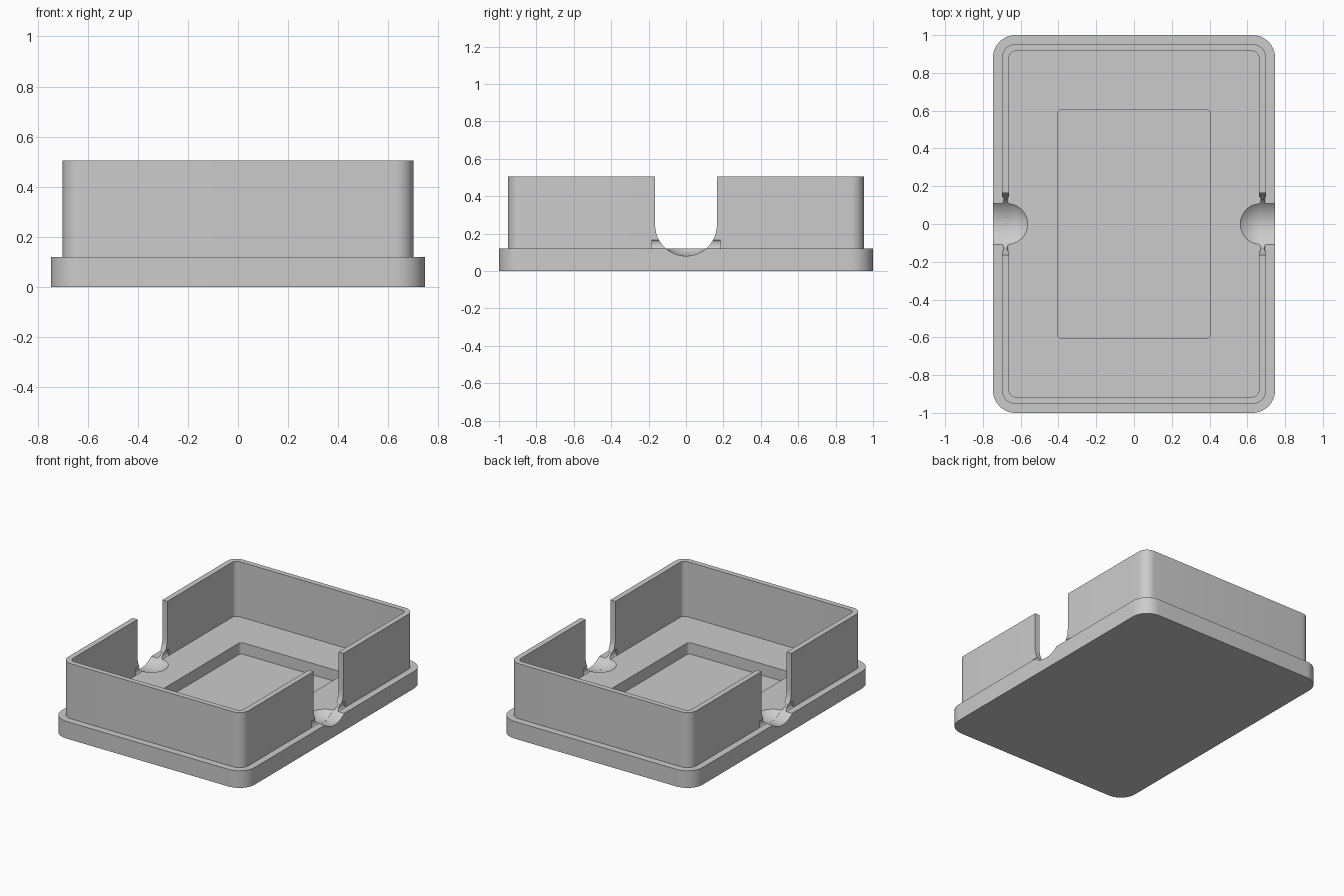
import bpy, bmesh
from math import sin, cos, pi, radians
from mathutils import Matrix

cube = bpy.data.objects.get("Cube")
if cube:
    bpy.data.objects.remove(cube, do_unlink=True)

grey = bpy.data.materials.new("plain grey")
grey.use_nodes = True
GREY = (0.6, 0.6, 0.6, 1)
grey.diffuse_color = GREY
grey.node_tree.nodes["Principled BSDF"].inputs["Base Color"].default_value = GREY


def finish(bm, name):
    bmesh.ops.recalc_face_normals(bm, faces=bm.faces)
    mesh = bpy.data.meshes.new(name)
    bm.to_mesh(mesh)
    bm.free()
    mesh.materials.append(grey)
    obj = bpy.data.objects.new(name, mesh)
    bpy.context.collection.objects.link(obj)
    return obj


def prism(name, points, offset):
    """Extrude a closed outline along an offset."""
    bm = bmesh.new()
    face = bm.faces.new([bm.verts.new(p) for p in points])
    ext = bmesh.ops.extrude_face_region(bm, geom=[face])
    verts = [g for g in ext["geom"] if isinstance(g, bmesh.types.BMVert)]
    bmesh.ops.translate(bm, verts=verts, vec=offset)
    return finish(bm, name)


def rounded_block(name, hx, hy, r, z0, z1, steps=12):
    pts = []
    for i, (sx, sy) in enumerate([(1, 1), (-1, 1), (-1, -1), (1, -1)]):
        for k in range(steps + 1):
            a = (i + k / steps) * pi / 2
            pts.append((sx * (hx - r) + r * cos(a), sy * (hy - r) + r * sin(a), z0))
    return prism(name, pts, (0, 0, z1 - z0))


def combine(body, tool, operation):
    mod = body.modifiers.new(operation.title(), "BOOLEAN")
    mod.operation = operation
    mod.solver = "EXACT"
    mod.object = tool
    bpy.context.view_layer.objects.active = body
    bpy.ops.object.modifier_apply(modifier=mod.name)
    bpy.data.objects.remove(tool, do_unlink=True)


# Flanged base with the upright wall, hollowed out, and a recess in the floor
body = rounded_block("open_enclosure", 0.747, 1.0, 0.12, 0, 0.12)
combine(body, rounded_block("wall", 0.70, 0.952, 0.072, 0.06, 0.505), "UNION")
combine(body, rounded_block("cavity", 0.662, 0.915, 0.035, 0.12, 0.7), "DIFFERENCE")
combine(body, rounded_block("floor_recess", 0.405, 0.607, 0.025, 0.04, 0.3), "DIFFERENCE")

# Cable opening in each side wall: U notch, round dish, and tie grooves
R, ZC = 0.165, 0.245
for side in (1, -1):
    # Tie grooves run along both faces of the wall
    for gx in (0.662, 0.70):
        ring = [(side * gx + 0.011 * cos(a), -0.185, 0.143 + 0.022 * sin(a))
                for a in (2 * pi * k / 24 for k in range(24))]
        combine(body, prism("tie_groove", ring, (0, 0.37, 0)), "DIFFERENCE")

    arc = [(side * 0.66, -R * cos(pi * k / 48), ZC - R * sin(pi * k / 48)) for k in range(49)]
    arc += [(side * 0.66, R, 0.7), (side * 0.66, -R, 0.7)]
    combine(body, prism("notch", arc, (side * 0.3, 0, 0)), "DIFFERENCE")

    bm = bmesh.new()
    bmesh.ops.create_uvsphere(bm, u_segments=64, v_segments=32, radius=R,
                              matrix=Matrix.Translation((side * 0.67, 0, ZC)))
    combine(body, finish(bm, "dish"), "DIFFERENCE")

bpy.ops.object.select_all(action="DESELECT")
body.select_set(True)
bpy.context.view_layer.objects.active = body
bpy.ops.object.shade_smooth_by_angle(angle=radians(30))
